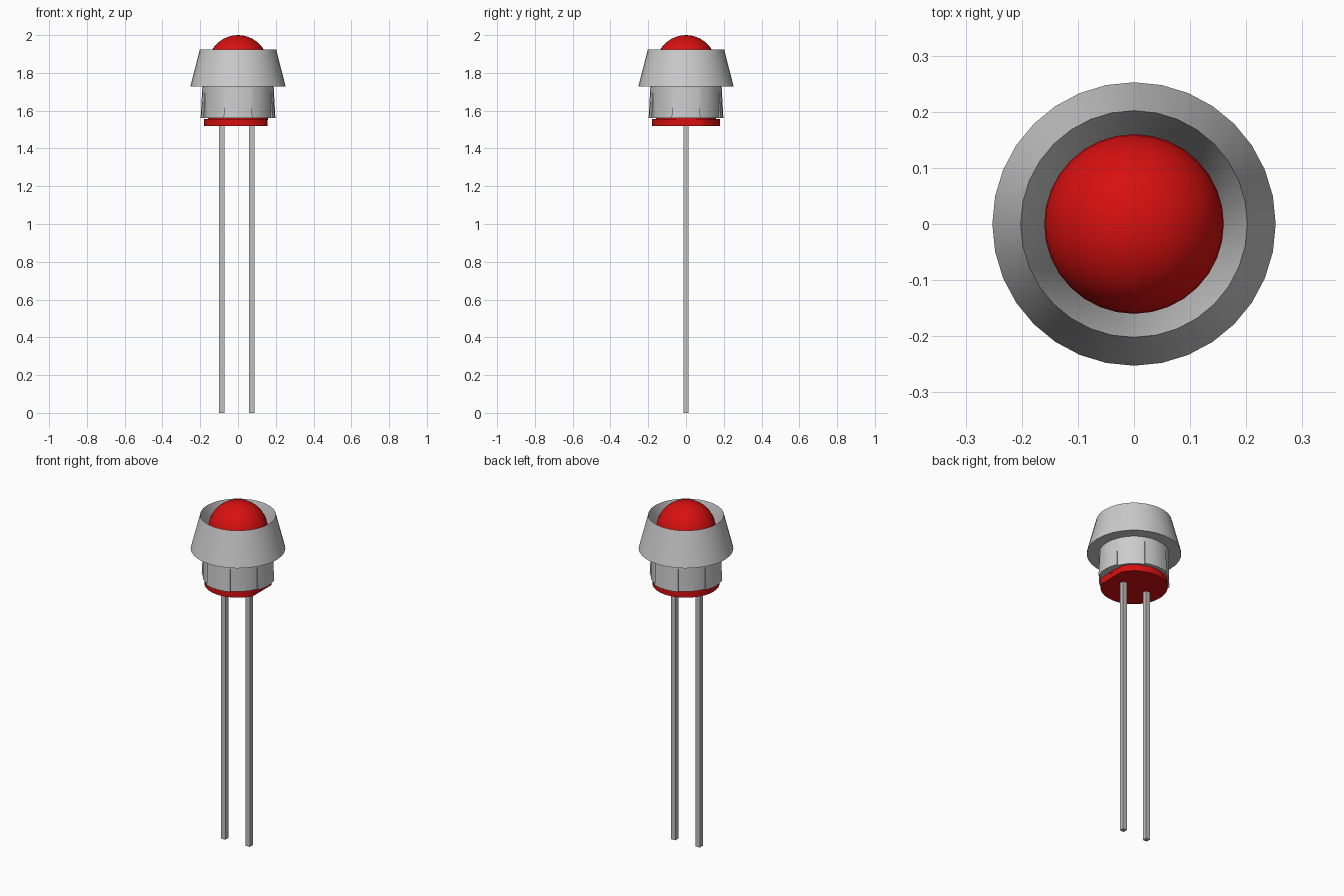
import bpy, bmesh, math
from mathutils import Matrix

cube = bpy.data.objects.get("Cube")
if cube:
    bpy.data.objects.remove(cube, do_unlink=True)


def material(name, rgb, metallic=0.0):
    m = bpy.data.materials.new(name)
    m.use_nodes = True
    m.diffuse_color = (*rgb, 1)
    m.node_tree.nodes["Principled BSDF"].inputs["Base Color"].default_value = (*rgb, 1)
    return m


GREY = material("holder grey", (0.60, 0.60, 0.60))
PIN = material("pin grey", (0.53, 0.53, 0.53))
RED = material("lens red", (0.68, 0.005, 0.005))
SIDES = 32


def finish(name, bm, mat, smooth=True):
    bmesh.ops.remove_doubles(bm, verts=bm.verts, dist=1e-5)
    bmesh.ops.recalc_face_normals(bm, faces=bm.faces)
    mesh = bpy.data.meshes.new(name)
    bm.to_mesh(mesh)
    bm.free()
    mesh.materials.append(mat)
    ob = bpy.data.objects.new(name, mesh)
    bpy.context.collection.objects.link(ob)
    if smooth:
        bpy.ops.object.select_all(action='DESELECT')
        ob.select_set(True)
        bpy.context.view_layer.objects.active = ob
        bpy.ops.object.shade_smooth_by_angle(angle=math.radians(30))
    return ob


def revolve(bm, profile, closed, start=0.0, sweep=math.tau, steps=SIDES):
    """Spin an (r, z) profile about z; a partial sweep gets end caps."""
    verts = [bm.verts.new((r, 0, z)) for r, z in profile]
    n = len(verts)
    edges = [bm.edges.new((verts[i], verts[(i + 1) % n]))
             for i in range(n if closed else n - 1)]
    bmesh.ops.rotate(bm, verts=verts, cent=(0, 0, 0), matrix=Matrix.Rotation(start, 3, 'Z'))
    out = bmesh.ops.spin(bm, geom=verts + edges, cent=(0, 0, 0), axis=(0, 0, 1),
                         angle=sweep, steps=steps)
    if sweep < math.tau - 0.01:
        bm.faces.new(verts)
        bm.faces.new([v for v in out["geom_last"] if isinstance(v, bmesh.types.BMVert)])


# Holder: tapered bezel, conical reflector inside and straight collar below
bm = bmesh.new()
revolve(bm, [(0.202, 1.925), (0.2525, 1.727), (0.188, 1.727),
             (0.188, 1.56), (0.16, 1.56), (0.16, 1.75)], True)
finish("bezel_holder", bm, GREY)

# Four snap tabs flaring out of the collar
bm = bmesh.new()
half = math.radians(22.5)
for k in range(4):
    revolve(bm, [(0.186, 1.722), (0.189, 1.722), (0.198, 1.56), (0.186, 1.56)], True,
            start=k * math.pi / 2 - half, sweep=2 * half, steps=4)
finish("snap_tabs", bm, GREY)

# Lens: cylinder with a hemispherical dome
bm = bmesh.new()
dome = [(0.16 * math.cos(a), 1.84 + 0.16 * math.sin(a))
        for a in (i * math.pi / 20 for i in range(10))]
revolve(bm, [(0, 1.55), (0.159, 1.55)] + dome + [(0, 2.0)], False)
finish("lens", bm, RED)

# Base flange with one flat side
bm = bmesh.new()
revolve(bm, [(0, 1.52), (0.179, 1.52), (0.179, 1.557), (0, 1.557)], False)
bmesh.ops.remove_doubles(bm, verts=bm.verts, dist=1e-5)
cut = bmesh.ops.bisect_plane(bm, geom=bm.verts[:] + bm.edges[:] + bm.faces[:],
                             plane_co=(0.157, 0, 0), plane_no=(1, 0, 0), clear_outer=True)
bmesh.ops.holes_fill(bm, edges=[e for e in bm.edges if e.is_boundary], sides=0)
finish("base_flange", bm, RED)

# Two square lead pins
for name, x in (("right_pin", -0.086), ("left_pin", 0.073)):
    bm = bmesh.new()
    bmesh.ops.create_cube(bm, size=1, matrix=Matrix.Translation((x, 0, 0.765))
                          @ Matrix.Diagonal((0.027, 0.027, 1.53, 1)))
    finish(name, bm, PIN, smooth=False)
